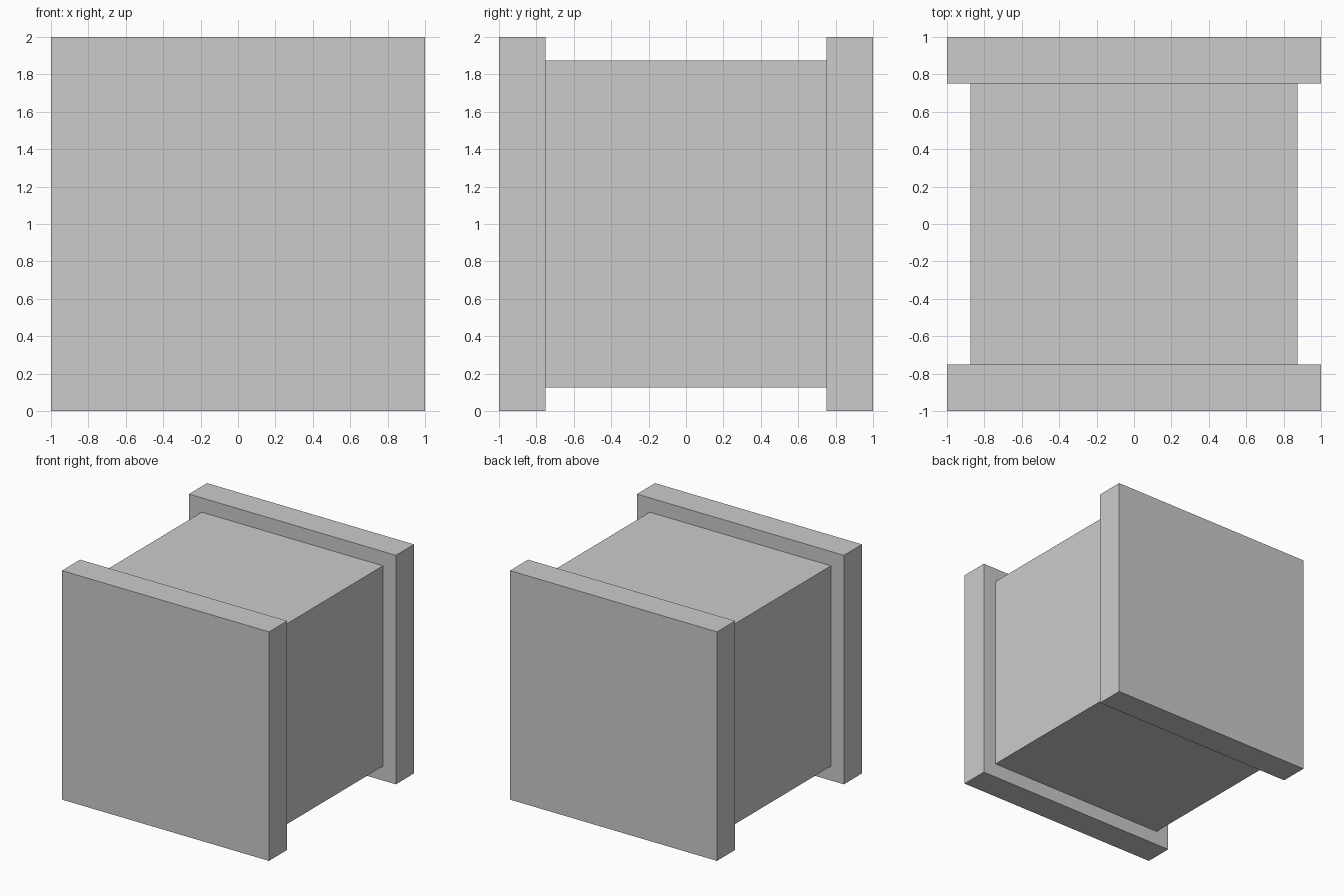
import bpy
import bmesh
from mathutils import Matrix, Vector

if "Cube" in bpy.data.objects:
    bpy.data.objects.remove(bpy.data.objects["Cube"])

SIZE = 2.0        # overall cube size
PLATE = 0.25      # end plate thickness
CORE = 1.75       # core width and height


def box(name, size, centre):
    bm = bmesh.new()
    bmesh.ops.create_cube(
        bm, size=1.0,
        matrix=Matrix.Translation(centre) @ Matrix.Diagonal(Vector((*size, 1.0))))
    mesh = bpy.data.meshes.new(name)
    bm.to_mesh(mesh)
    bm.free()
    obj = bpy.data.objects.new(name, mesh)
    bpy.context.collection.objects.link(obj)
    return obj


# Recessed core between the plates
box("core", (CORE, SIZE - 2 * PLATE, CORE), (0, 0, SIZE / 2))

# Square end plates, front and back
for name, side in (("front_plate", -1), ("back_plate", 1)):
    box(name, (SIZE, PLATE, SIZE), (0, side * (SIZE - PLATE) / 2, SIZE / 2))
